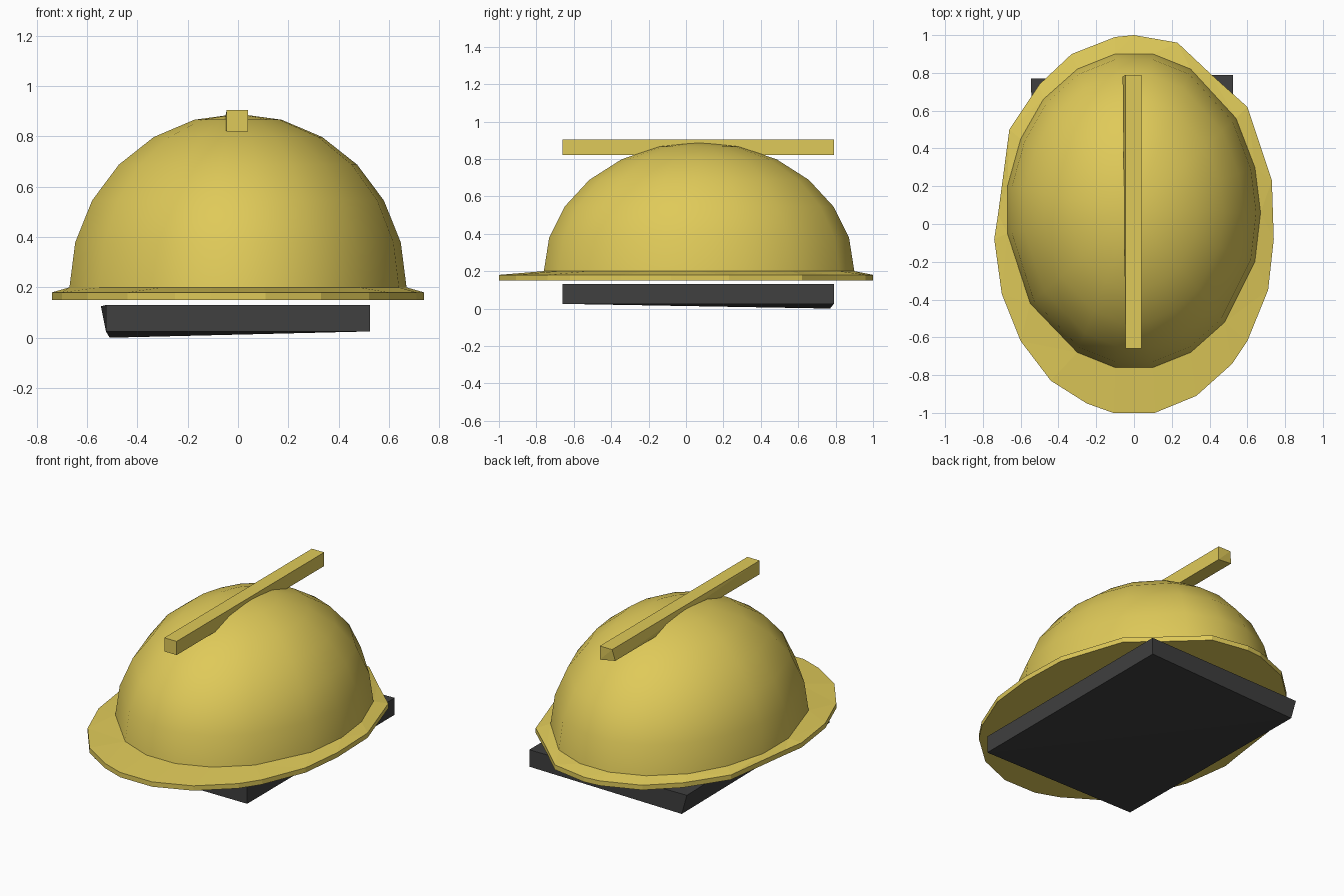
import bpy, bmesh, math
from mathutils import Vector

default = bpy.data.objects.get("Cube")
if default:
    bpy.data.objects.remove(default, do_unlink=True)


def make_material(name, colour):
    mat = bpy.data.materials.new(name)
    mat.use_nodes = True
    mat.diffuse_color = (*colour, 1)
    mat.node_tree.nodes["Principled BSDF"].inputs["Base Color"].default_value = (*colour, 1)
    return mat


yellow = make_material("safety yellow", (0.74, 0.59, 0.10))
black = make_material("strap black", (0.05, 0.05, 0.05))


def finish(bm, name, mat, smooth_angle=None):
    bmesh.ops.recalc_face_normals(bm, faces=bm.faces)
    mesh = bpy.data.meshes.new(name)
    bm.to_mesh(mesh)
    bm.free()
    mesh.materials.append(mat)
    obj = bpy.data.objects.new(name, mesh)
    bpy.context.collection.objects.link(obj)
    if smooth_angle:
        bpy.ops.object.select_all(action='DESELECT')
        obj.select_set(True)
        bpy.context.view_layer.objects.active = obj
        bpy.ops.object.shade_smooth_by_angle(angle=math.radians(smooth_angle))
    return obj


def add_ring(bm, outline, z, scale=1.0, centre=(0, 0)):
    """Closed loop of edges following an outline at one height."""
    c = Vector(centre)
    verts = [bm.verts.new((*(c + (Vector(p) - c) * scale), z)) for p in outline]
    edges = [bm.edges.new((v, verts[i - 1])) for i, v in enumerate(verts)]
    return verts, edges


def join_rings(bm, lower, upper):
    for i in range(len(lower)):
        bm.faces.new((lower[i - 1], lower[i], upper[i], upper[i - 1]))


dome_outline = [(-.1, .9), (.1, .9), (.3, .82), (.54, .56), (.64, .3), (.67, .06),
                (.64, -.2), (.48, -.52), (.3, -.68), (.1, -.76), (-.1, -.76),
                (-.3, -.68), (-.55, -.42), (-.67, -.05), (-.67, .2), (-.6, .45),
                (-.48, .66), (-.3, .82)]
brim_outline = [(-.1, .99), (0, 1), (.23, .96), (.4, .8), (.6, .62), (.73, .23),
                (.74, -.08), (.71, -.35), (.6, -.62), (.52, -.74), (.33, -.91),
                (.11, -1), (-.11, -1), (-.25, -.95), (-.44, -.83), (-.6, -.62),
                (-.7, -.37), (-.74, -.08), (-.72, .05), (-.66, .5), (-.5, .74),
                (-.33, .9)]

# Dome: the base outline shrinks along a quarter ellipse
BASE, HEIGHT, RINGS = 0.20, 0.69, 6
bm = bmesh.new()
rings = []
for k in range(RINGS):
    a = math.pi / 2 * k / RINGS
    rings.append(add_ring(bm, dome_outline, BASE + HEIGHT * math.sin(a),
                          math.cos(a), (0, 0.07))[0])
for low, high in zip(rings, rings[1:]):
    join_rings(bm, low, high)
tip = bm.verts.new((0, 0.07, BASE + HEIGHT))
for i, v in enumerate(rings[-1]):
    bm.faces.new((rings[-1][i - 1], v, tip))
finish(bm, "dome", yellow, 50)

# Brim: thin slab that rises gently to the foot of the dome
bm = bmesh.new()
bottom, _ = add_ring(bm, brim_outline, 0.15)
rim, rim_edges = add_ring(bm, brim_outline, 0.18)
_, foot_edges = add_ring(bm, dome_outline, BASE)
join_rings(bm, bottom, rim)
bm.faces.new(bottom)
bmesh.ops.bridge_loops(bm, edges=rim_edges + foot_edges)
finish(bm, "brim", yellow)


def add_block(name, low, high, mat, moved):
    """Box between two corners; moved maps a corner's signs to a new place."""
    bm = bmesh.new()
    bmesh.ops.create_cube(bm, size=2)
    for v in bm.verts:
        signs = tuple(round(c) for c in v.co)
        place = [high[i] if signs[i] > 0 else low[i] for i in range(3)]
        v.co = moved.get(signs, place)
    bmesh.ops.triangulate(bm, faces=bm.faces)
    return finish(bm, name, mat)


# Ridge bar along the top, with one skewed rear corner
add_block("ridge_bar", (-.045, -.66, .82), (.04, .79, .905), yellow,
          {(-1, 1, -1): (-.06, .78, .835)})

# Dark base block under the brim, skewed at the rear right
add_block("base_block", (-.525, -.66, .025), (.525, .79, .13), black,
          {(-1, 1, -1): (-.51, .77, 0), (-1, 1, 1): (-.545, .77, .125)})
